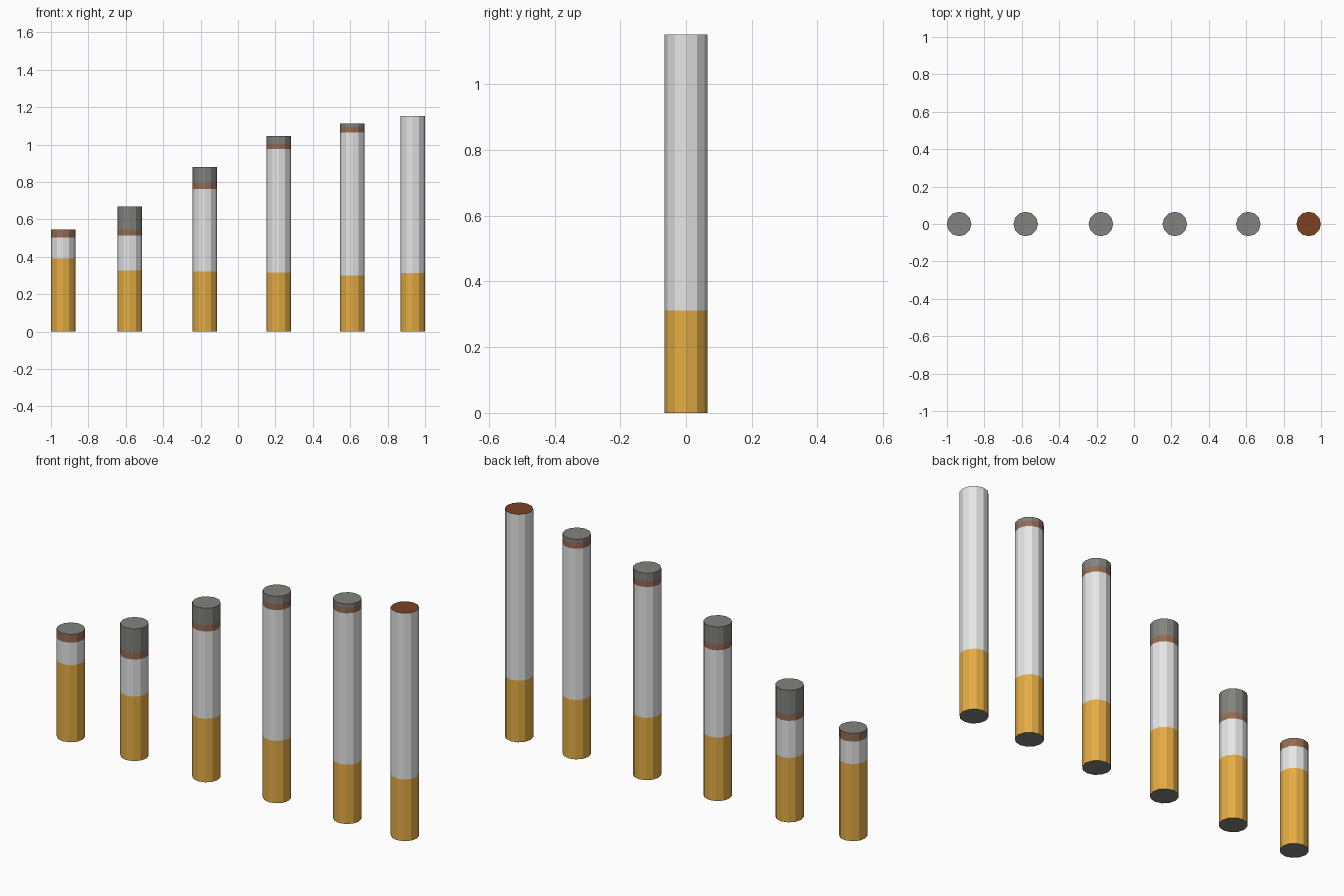
import bpy, bmesh, math

if "Cube" in bpy.data.objects:
    bpy.data.objects.remove(bpy.data.objects["Cube"])

SIDES, RADIUS = 12, 0.0655


def material(name, srgb):
    lin = [((c / 255 + 0.055) / 1.055) ** 2.4 for c in srgb]
    m = bpy.data.materials.new(name)
    m.diffuse_color = (*lin, 1)
    m.use_nodes = True
    m.node_tree.nodes["Principled BSDF"].inputs["Base Color"].default_value = m.diffuse_color
    return m


MATS = [material("filter_ochre", (228, 172, 68)),
        material("paper_white", (229, 229, 229)),
        material("scorched_brown", (148, 108, 84)),
        material("ash_grey", (130, 130, 126)),
        material("tobacco_brown", (124, 66, 34))]
FILTER, PAPER, SCORCH, ASH, TOBACCO = range(5)


def cigarette(name, x, bands, top):
    """Stack of flat-sided bands; bands = [(upper height, material), ...]."""
    bm = bmesh.new()

    def ring(z):
        return [bm.verts.new((RADIUS * math.cos(math.tau * i / SIDES),
                              RADIUS * math.sin(math.tau * i / SIDES), z))
                for i in range(SIDES)]

    low = ring(0)
    # bottom cap
    bm.faces.new(low[::-1]).material_index = ASH
    for z, mat in bands:
        high = ring(z)
        for i in range(SIDES):
            j = (i + 1) % SIDES
            bm.faces.new((low[i], low[j], high[j], high[i])).material_index = mat
        low = high
    # burning end
    bm.faces.new(low).material_index = top
    me = bpy.data.meshes.new(name)
    bm.to_mesh(me)
    bm.free()
    for m in MATS:
        me.materials.append(m)
    ob = bpy.data.objects.new(name, me)
    ob.location.x = x
    bpy.context.collection.objects.link(ob)


# x, filter top, paper top, scorch top, ash top: from stub to unlit
BURNT = [(-0.935, 0.39, 0.503, 0.545, None),
         (-0.579, 0.326, 0.513, 0.546, 0.668),
         (-0.177, 0.321, 0.762, 0.795, 0.88),
         (0.218, 0.315, 0.976, 1.006, 1.046),
         (0.611, 0.30, 1.065, 1.094, 1.112)]
for n, (x, f, p, s, a) in enumerate(BURNT, 1):
    bands = [(f, FILTER), (p, PAPER), (s, SCORCH)]
    if a:
        bands.append((a, ASH))
    cigarette(f"burnt_cigarette_{n}", x, bands, ASH)

cigarette("unlit_cigarette", 0.934, [(0.312, FILTER), (1.152, PAPER)], TOBACCO)
